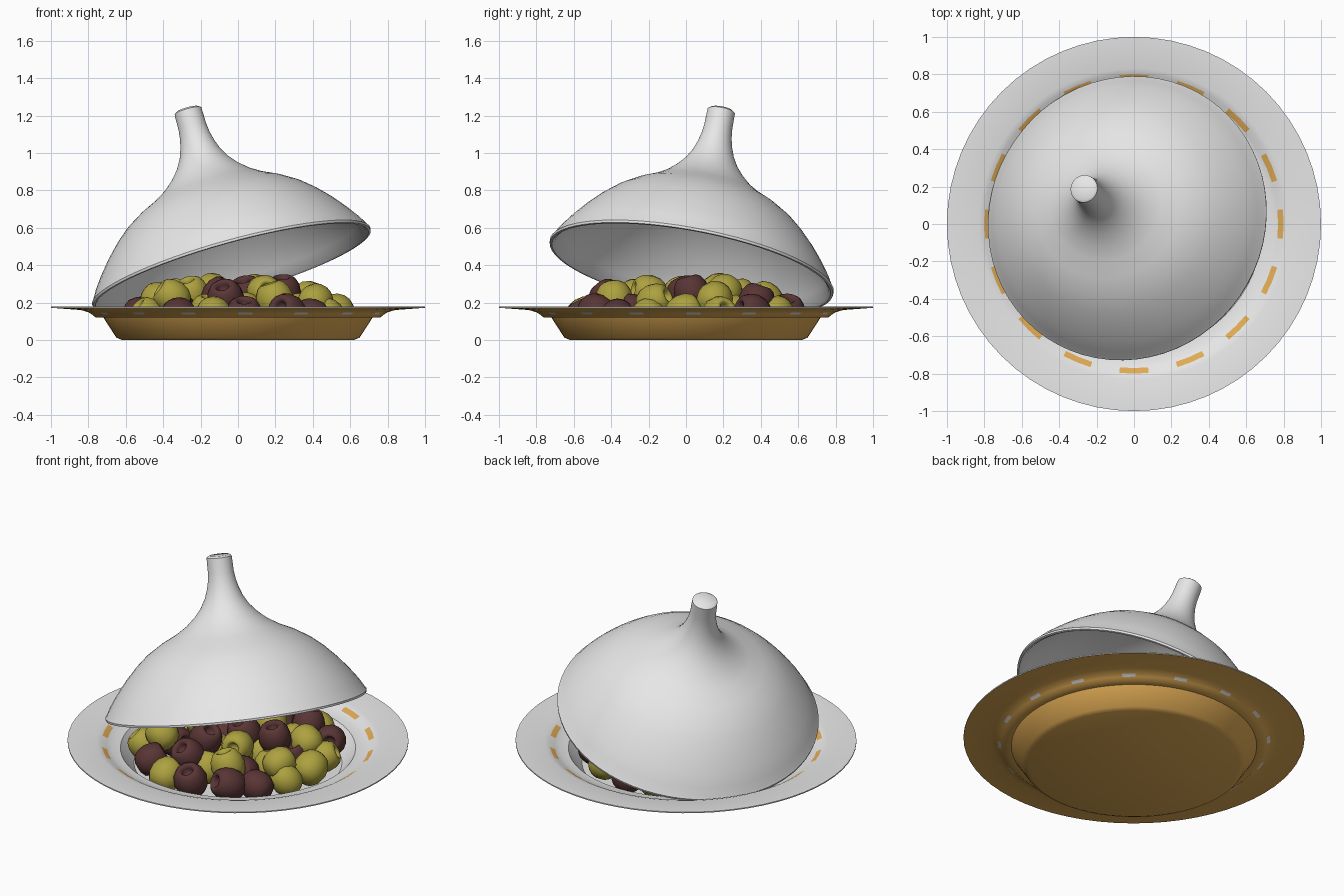
import bpy, bmesh, math, random
from mathutils import Vector, Euler

random.seed(7)
cube = bpy.data.objects.get("Cube")
if cube:
    bpy.data.objects.remove(cube, do_unlink=True)


def material(name, rgb):
    m = bpy.data.materials.new(name)
    m.use_nodes = True
    m.diffuse_color = (*rgb, 1)
    bsdf = m.node_tree.nodes["Principled BSDF"]
    bsdf.inputs["Base Color"].default_value = (*rgb, 1)
    bsdf.inputs["Roughness"].default_value = 0.6
    return m


white = material("white glaze", (0.8, 0.8, 0.8))
clay = material("ochre clay", (0.75, 0.41, 0.09))
green = material("olive green", (0.42, 0.36, 0.05))
purple = material("dark purple", (0.1, 0.035, 0.035))


def lathe(name, profile, steps, mats, rule=None, sharp=40):
    """Spin a radius/height profile around z into a smooth mesh."""
    bm = bmesh.new()
    vs = [bm.verts.new((r, 0, z)) for r, z in profile]
    es = [bm.edges.new(pair) for pair in zip(vs, vs[1:])]
    bmesh.ops.spin(bm, geom=vs + es, cent=(0, 0, 0), axis=(0, 0, 1),
                   angle=math.tau, steps=steps)
    bmesh.ops.remove_doubles(bm, verts=bm.verts[:], dist=0.0005)
    bmesh.ops.recalc_face_normals(bm, faces=bm.faces[:])
    bm.normal_update()
    if rule:
        for f in bm.faces:
            f.material_index = rule(f)
    me = bpy.data.meshes.new(name)
    bm.to_mesh(me)
    bm.free()
    for m in mats:
        me.materials.append(m)
    me.shade_smooth()
    me.set_sharp_from_angle(angle=math.radians(sharp))
    return me


def place(name, mesh, loc=(0, 0, 0)):
    ob = bpy.data.objects.new(name, mesh)
    bpy.context.collection.objects.link(ob)
    ob.location = loc
    return ob


# Dish: glazed on top, bare clay below, with worn patches around the shoulder
def dish_rule(f):
    c = f.calc_center_median()
    r = math.hypot(c.x, c.y)
    a = (math.degrees(math.atan2(c.y, c.x)) + 11.25) % 22.5 - 11.25
    if f.normal.z > -0.01:
        return 1 if 0.77 < r < 0.80 and abs(a) < 5.7 else 0
    return 0 if 0.782 < r < 0.80 and 0 < a < 5.7 else 1


dish_profile = [(0, 0), (0.62, 0), (0.65, 0.012), (0.72, 0.12), (0.76, 0.12),
                (0.782, 0.137), (0.80, 0.148), (0.84, 0.16), (1, 0.172),
                (1, 0.179), (0.83, 0.174), (0.80, 0.165), (0.77, 0.148),
                (0.74, 0.135), (0.69, 0.13), (0.61, 0.035), (0, 0.035)]
place("dish", lathe("dish", dish_profile, 64, [white, clay], dish_rule))

# Lid: tilted hollow cone with a flared knob
lid_profile = [(0, 0.89), (0.06, 0.89), (0.074, 0.88), (0.075, 0.85), (0.076, 0.79),
               (0.082, 0.74), (0.094, 0.69), (0.112, 0.64), (0.143, 0.585),
               (0.185, 0.535), (0.24, 0.485), (0.31, 0.44), (0.4, 0.395),
               (0.49, 0.337), (0.56, 0.276), (0.63, 0.202), (0.69, 0.128),
               (0.735, 0.065), (0.762, 0.018), (0.772, 0.005), (0.77, -0.008),
               (0.758, -0.01), (0.745, 0), (0.715, 0.055), (0.66, 0.13),
               (0.58, 0.22), (0.47, 0.315), (0.38, 0.37), (0.27, 0.425),
               (0.15, 0.48), (0, 0.51)]
lid = place("lid", lathe("lid", lid_profile, 64, [white]), (-0.035, 0.03, 0.39))
lid.rotation_euler = Vector((-0.264, 0.18, 0.947)).to_track_quat('Z', 'Y').to_euler()

# Pitted olives: barrel shape with a hole in one end
olive_profile = [(0, -0.1), (0.035, -0.098), (0.068, -0.082), (0.091, -0.048),
                 (0.1, 0), (0.092, 0.046), (0.072, 0.08), (0.052, 0.093),
                 (0.038, 0.088), (0.032, 0.07), (0.028, 0.045), (0, 0.04)]
olive_meshes = {n: lathe(n, olive_profile, 16, [m], sharp=75)
                for n, m in (("green_olive", green), ("purple_olive", purple))}


def olive_ring(count, radius, height, start):
    for i in range(count):
        a = math.tau * (i + start) / count + random.uniform(-0.05, 0.05)
        r = radius + random.uniform(-0.02, 0.02)
        z = height + random.uniform(-0.015, 0.015)
        kind = random.choice(("green_olive", "green_olive", "purple_olive", "purple_olive"))
        ob = place(kind, olive_meshes[kind], (r * math.cos(a), r * math.sin(a), z))
        ob.rotation_euler = Euler((random.uniform(-1.4, 1.4), random.uniform(-0.9, 0.9),
                                   random.uniform(0, math.tau)))
        ob.scale = [random.uniform(0.92, 1.02)] * 3


# Heap of olives: full bottom layer, smaller layer on top
for ring in ((17, 0.54, 0.14, 0), (11, 0.35, 0.145, 0.4), (5, 0.15, 0.145, 0.2),
             (9, 0.43, 0.215, 0.5), (6, 0.23, 0.24, 0.1), (1, 0.03, 0.25, 0)):
    olive_ring(*ring)
